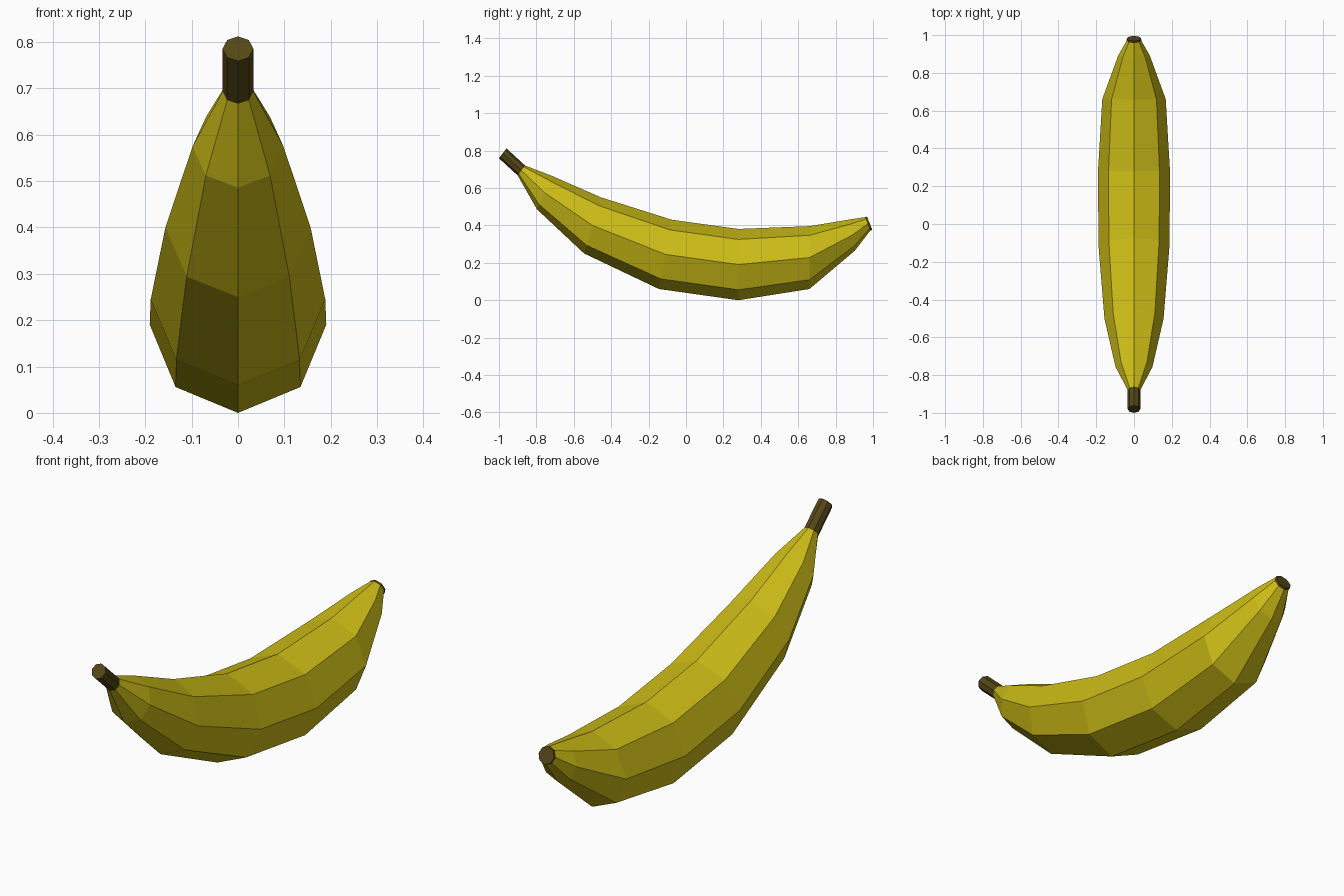
import bpy
import bmesh
import math
from mathutils import Vector

if "Cube" in bpy.data.objects:
    bpy.data.objects.remove(bpy.data.objects["Cube"])

SIDES = 8


def material(name, rgb):
    mat = bpy.data.materials.new(name)
    mat.diffuse_color = (*rgb, 1)
    mat.use_nodes = True
    mat.node_tree.nodes["Principled BSDF"].inputs["Base Color"].default_value = mat.diffuse_color
    return mat


def loft(name, sections, mat, cap_start=False, cap_end=False):
    """Skin octagonal rings, each given by its top and bottom point in (y, z)."""
    bm = bmesh.new()
    rings = []
    for (ty, tz), (by, bz) in sections:
        top, bottom = Vector((0, ty, tz)), Vector((0, by, bz))
        centre, up = (top + bottom) / 2, (top - bottom) / 2
        side = Vector((up.length, 0, 0))
        angles = [2 * math.pi * k / SIDES for k in range(SIDES)]
        rings.append([bm.verts.new(centre + side * math.cos(a) + up * math.sin(a))
                      for a in angles])
    for r0, r1 in zip(rings, rings[1:]):
        for k in range(SIDES):
            n = (k + 1) % SIDES
            bm.faces.new((r0[k], r1[k], r1[n], r0[n]))
    if cap_start:
        bm.faces.new(rings[0])
    if cap_end:
        bm.faces.new(rings[-1][::-1])
    mesh = bpy.data.meshes.new(name)
    bm.to_mesh(mesh)
    bm.free()
    mesh.materials.append(mat)
    obj = bpy.data.objects.new(name, mesh)
    bpy.context.collection.objects.link(obj)
    return obj


yellow = material("peel_yellow", (0.60, 0.50, 0.008))
brown = material("stem_brown", (0.09, 0.062, 0.008))

# Rings shared between neighbouring parts
stem_joint = ((-0.860, 0.720), (-0.900, 0.667))
tip_joint = ((0.957, 0.444), (0.985, 0.372))

# Curved yellow body
loft("peel", [
    stem_joint,
    ((-0.715, 0.664), (-0.797, 0.486)),
    ((-0.455, 0.550), (-0.545, 0.250)),
    ((-0.075, 0.430), (-0.145, 0.060)),
    ((0.280, 0.381), (0.280, 0.000)),
    ((0.660, 0.396), (0.660, 0.060)),
    ((0.877, 0.432), (0.903, 0.265)),
    tip_joint,
], yellow)

# Stem at the front end
loft("stem", [((-0.960, 0.812), (-1.000, 0.759)), stem_joint], brown, cap_start=True)

# Thin dark blossom end at the back
loft("tip", [tip_joint, ((0.968, 0.447), (0.996, 0.376))], brown, cap_end=True)
